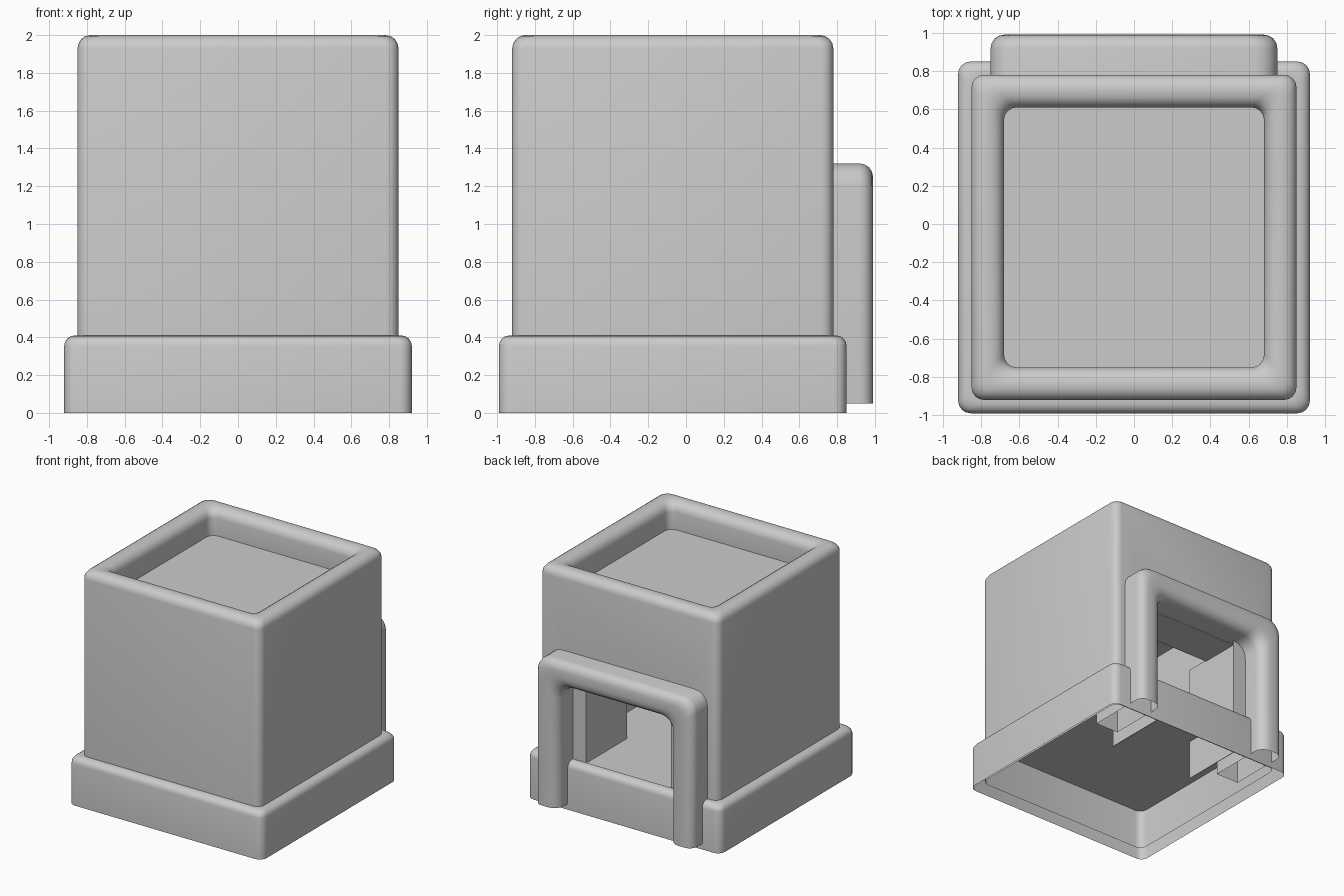
import bpy, bmesh, math

if "Cube" in bpy.data.objects:
    bpy.data.objects.remove(bpy.data.objects["Cube"])

CY = -0.07  # centre of body and base along y


def finish(name, bm):
    bmesh.ops.recalc_face_normals(bm, faces=bm.faces)
    me = bpy.data.meshes.new(name)
    bm.to_mesh(me)
    bm.free()
    ob = bpy.data.objects.new(name, me)
    bpy.context.collection.objects.link(ob)
    return ob


def smooth(ob):
    bpy.ops.object.select_all(action='DESELECT')
    ob.select_set(True)
    bpy.context.view_layer.objects.active = ob
    bpy.ops.object.shade_smooth_by_angle(angle=math.radians(35))


def arc(cx, cy, r, a0, a1, n=4):
    out = []
    for i in range(n + 1):
        a = math.radians(a0 + (a1 - a0) * i / n)
        out.append((cx + r * math.cos(a), cy + r * math.sin(a)))
    return out


def rounded_square(h, r):
    k = h - r
    pts = []
    for sx, sy, a in ((1, 1, 0), (-1, 1, 90), (-1, -1, 180), (1, -1, 270)):
        pts += arc(sx * k, sy * k, r, a, a + 90)
    return pts


def bridge(bm, a, b, closed=True):
    n = len(a)
    for i in range(n if closed else n - 1):
        j = (i + 1) % n
        bm.faces.new((a[i], a[j], b[j], b[i]))


def square_loft(name, half, profile, capped):
    """Profile of (inset, z) carried around a rounded square."""
    bm = bmesh.new()
    rings = [[bm.verts.new((x, y + CY, z)) for x, y in rounded_square(half - d, 0.065)]
             for d, z in profile]
    for a, b in zip(rings, rings[1:]):
        bridge(bm, a, b)
    if capped:
        bm.faces.new(rings[0])
        bm.faces.new(rings[-1])
    return finish(name, bm)


def arch_loft(name, section, half, top, r, closed):
    """Section of (inset, y) carried along an upside-down U."""
    bm = bmesh.new()
    loops = []
    for d, y in section:
        w, t = half - d, top - d
        path = ([(w, 0.05)] + arc(w - r, t - r, r, 0, 90)
                + arc(r - w, t - r, r, 90, 180) + [(-w, 0.05)])
        loops.append([bm.verts.new((x, y, z)) for x, z in path])
    for a, b in zip(loops, loops[1:] + (loops[:1] if closed else [])):
        bridge(bm, a, b, False)
    return finish(name, bm)


def box(name, x0, x1, y0, y1, z0, z1):
    bm = bmesh.new()
    bmesh.ops.create_cube(bm, size=1)
    for v in bm.verts:
        v.co = ((x0 + x1) / 2 + v.co.x * (x1 - x0),
                (y0 + y1) / 2 + v.co.y * (y1 - y0),
                (z0 + z1) / 2 + v.co.z * (z1 - z0))
    return finish(name, bm)


# Body with a soft raised rim and sunken roof
rim = arc(0.07, 1.93, 0.07, 180, 90) + arc(0.09, 1.92, 0.08, 90, 0)
body = square_loft("body", 0.85, [(0, 0.395)] + rim + [(0.17, 1.77)], True)

# Hollow room and doorway
cutters = [box("room_cutter", -0.68, 0.68, -0.75, 0.61, 0.405, 1.62),
           box("door_cutter", -0.54, 0.54, 0.5, 1.2, 0.405, 1.11)]
for c in cutters:
    c.hide_render = True
    c.hide_viewport = True
    m = body.modifiers.new(c.name, 'BOOLEAN')
    m.operation = 'DIFFERENCE'
    m.solver = 'EXACT'
    m.object = c
bpy.context.view_layer.update()
dg = bpy.context.evaluated_depsgraph_get()
cut_mesh = bpy.data.meshes.new_from_object(body.evaluated_get(dg))
body.modifiers.clear()
body.data = cut_mesh
for c in cutters:
    bpy.data.objects.remove(c)
smooth(body)

# Base skirt: double wall, open underneath
base = square_loft("base_skirt", 0.92,
                   [(0, 0)] + arc(0.055, 0.355, 0.055, 180, 90)
                   + [(0.072, 0.41), (0.072, 0.05)], False)
smooth(base)

# Rounded arch around the doorway, hollow with open leg ends
section = ([(0, 0.42)] + arc(0.07, 0.92, 0.07, 180, 90)
           + arc(0.13, 0.90, 0.09, 90, 0) + [(0.22, 0.42)])
smooth(arch_loft("door_arch", section, 0.75, 1.32, 0.12, True))

# Thin lining panels inside the doorway, with a narrow step to the arch
for side, s in (("left", -1), ("right", 1)):
    xs = sorted((s * 0.405, s * 0.41))
    box("door_lining_" + side, xs[0], xs[1], 0.22, 0.78, 0.05, 1.07)
    xs = sorted((s * 0.405, s * 0.54))
    box("door_step_" + side, xs[0], xs[1], 0.775, 0.78, 0.40, 1.10)
box("door_lining_top", -0.41, 0.41, 0.43, 0.78, 1.06, 1.07)
